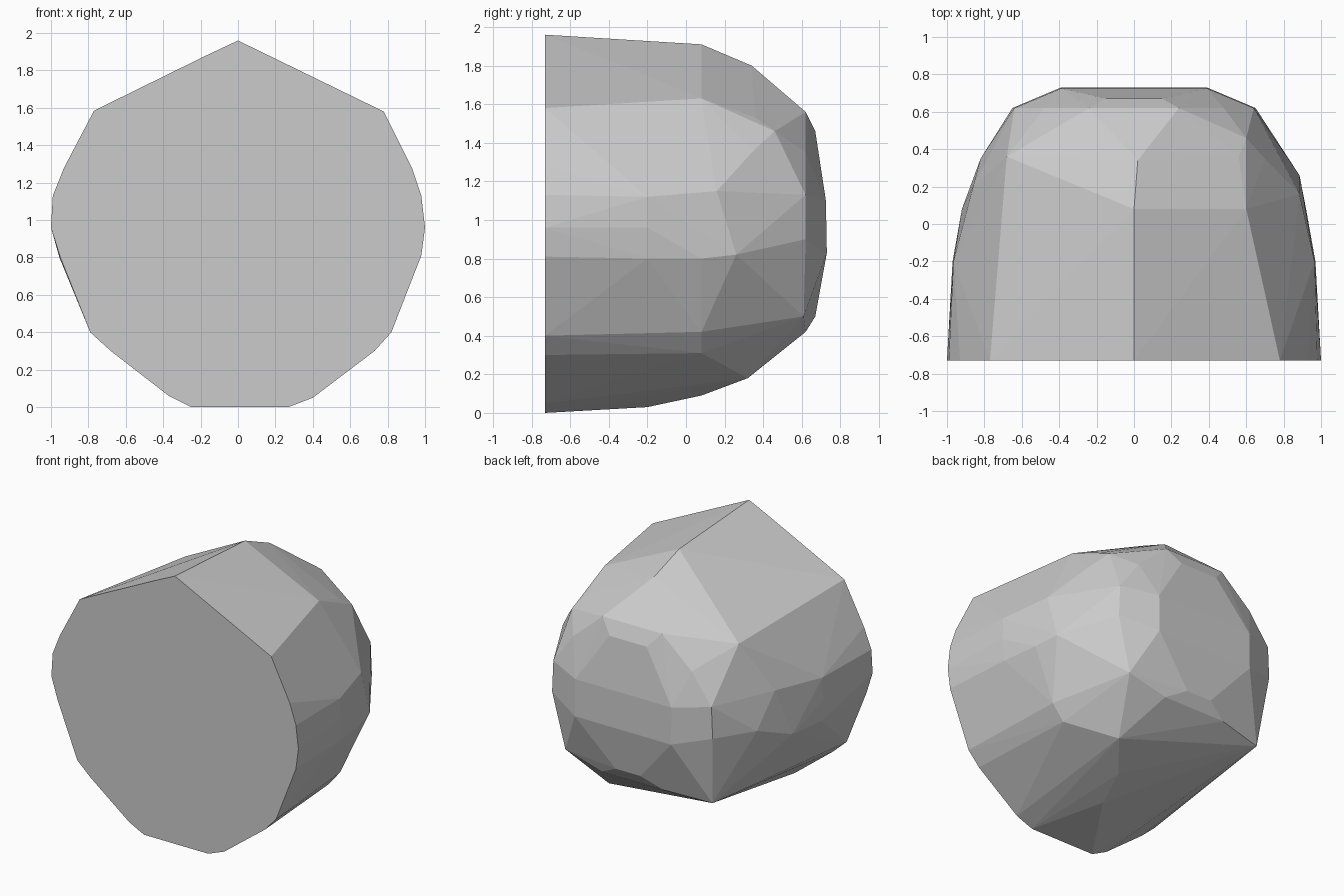
import bpy, bmesh, math

# Flat front outline (x, z)
front = [(0, 1.96), (.78, 1.58), (.93, 1.28), (.98, 1.13), (1, .96), (.98, .81),
         (.82, .40), (.73, .30), (.40, .05), (.27, 0), (-.25, 0), (-.37, .06),
         (-.68, .30), (-.79, .40), (-.95, .80), (-1, .96), (-.99, 1.13),
         (-.93, 1.28), (-.77, 1.585), (-.17, 1.88)]

# Points of the rounded back shared by both sides (x, y, z)
shared = [(.97, -.2, .96), (.965, -.2, 1.12), (.955, -.2, .80), (.92, .08, .80),
          (.24, .62, 1.56), (.48, .62, 1.35), (.64, .62, 1.13), (.65, .62, .90),
          (.25, .62, .42), (.15, .67, 1.46), (.1, .67, .50),
          (.39, .725, 1.1), (.39, .73, .83)]
# Points found on one side only
right = [(0, .08, 1.91), (.02, .34, 1.80), (.6, .08, 1.63), (.56, .36, 1.53),
         (.70, .35, 1.36), (.6, .46, 1.46), (.885, .16, 1.15), (.885, .26, .82),
         (.77, .08, .42), (.68, .08, .31), (.2, .08, .09), (.4, .32, .18),
         (.1, -.2, .03), (.55, .61, .50)]
left = [(-.68, .36, 1.505), (-.86, .2, 1.15), (-.82, .35, .90), (-.6, .55, .39)]

bm = bmesh.new()
points = [(x, -.73, z) for x, z in front] + shared + right + left
points += [(-x, y, z) for x, y, z in shared]
for p in points:
    bm.verts.new(p)

# Wrap the points in a faceted skin
bmesh.ops.convex_hull(bm, input=bm.verts[:])
loose = [v for v in bm.verts if not v.link_faces]
bmesh.ops.delete(bm, geom=loose, context='VERTS')
bmesh.ops.dissolve_limit(bm, angle_limit=math.radians(1), verts=bm.verts[:], edges=bm.edges[:])
bmesh.ops.recalc_face_normals(bm, faces=bm.faces[:])

mesh = bpy.data.meshes.new("faceted_rock")
bm.to_mesh(mesh)
bm.free()
bpy.context.collection.objects.link(bpy.data.objects.new("faceted_rock", mesh))
